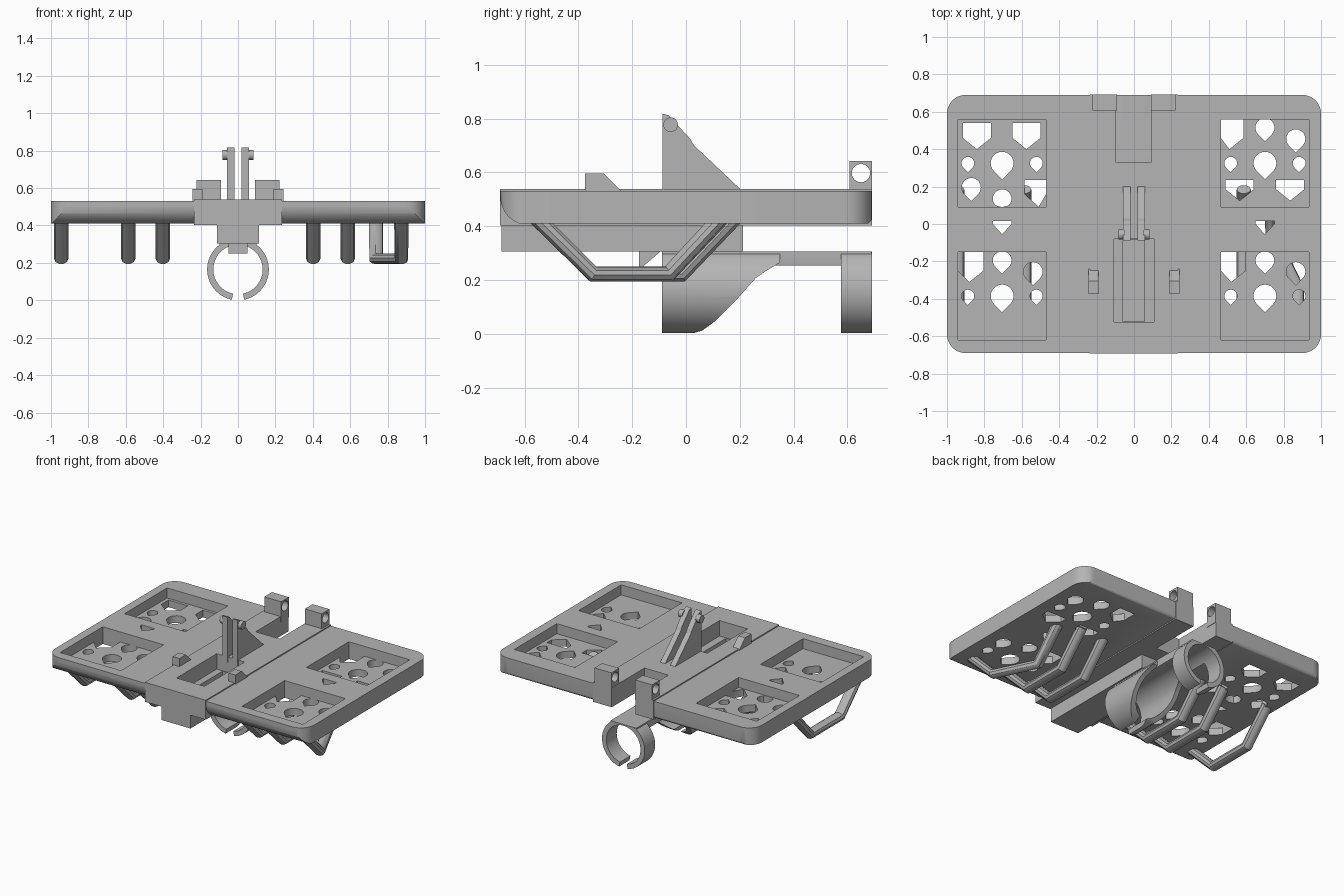
import bpy, bmesh
from math import sin, cos, pi, radians, asin

if "Cube" in bpy.data.objects:
    bpy.data.objects.remove(bpy.data.objects["Cube"])

grey = bpy.data.materials.new("plain_grey")
grey.use_nodes = True
GREY = (0.46, 0.46, 0.46, 1)
grey.diffuse_color = GREY
grey.node_tree.nodes["Principled BSDF"].inputs["Base Color"].default_value = GREY

PLACE = {"x": lambda p, d: (d, p[0], p[1]),
         "y": lambda p, d: (p[0], d, p[1]),
         "z": lambda p, d: (p[0], p[1], d)}


def prism(name, outlines, axis, lo, hi):
    """Extrude one or more flat outlines along an axis."""
    bm = bmesh.new()
    for pts in outlines:
        ends = [[bm.verts.new(PLACE[axis](p, d)) for p in pts] for d in (lo, hi)]
        bm.faces.new(ends[0])
        bm.faces.new(ends[1][::-1])
        for i in range(len(pts)):
            j = (i + 1) % len(pts)
            bm.faces.new((ends[0][i], ends[1][i], ends[1][j], ends[0][j]))
    bmesh.ops.recalc_face_normals(bm, faces=bm.faces)
    mesh = bpy.data.meshes.new(name)
    bm.to_mesh(mesh)
    bm.free()
    mesh.materials.append(grey)
    obj = bpy.data.objects.new(name, mesh)
    bpy.context.collection.objects.link(obj)
    return obj


def select(obj):
    bpy.ops.object.select_all(action="DESELECT")
    obj.select_set(True)
    bpy.context.view_layer.objects.active = obj


def combine(obj, tool, operation):
    mod = obj.modifiers.new("cut", "BOOLEAN")
    mod.operation, mod.object, mod.solver = operation, tool, "EXACT"
    select(obj)
    bpy.ops.object.modifier_apply(modifier=mod.name)
    bpy.data.objects.remove(tool)


def smooth(obj):
    select(obj)
    bpy.ops.object.shade_smooth_by_angle(angle=radians(35))


def rect(x0, x1, y0, y1):
    return [(x0, y0), (x1, y0), (x1, y1), (x0, y1)]


def arc(cx, cy, rx, ry, a, b, n):
    return [(cx + rx * cos(a + (b - a) * i / n), cy + ry * sin(a + (b - a) * i / n))
            for i in range(n + 1)]


def clip(pts, box):
    x0, x1, y0, y1 = box
    return [(min(max(x, x0), x1), min(max(y, y0), y1)) for x, y in pts]


def drop(x, y, r):
    """Round hole with a point towards the front."""
    return arc(x, y, r, r, -pi / 4, 5 * pi / 4, 18) + [(x, y - 1.42 * r)]


def shield(x, top, side, tip, half=0.075):
    """Square hole with a point towards the front."""
    return [(x - half, top), (x - half, side), (x, tip), (x + half, side), (x + half, top)]


# Main plate: rounded plan, front lower edge rolled under
plan = []
for cx, cy, a in ((0.9, 0.59, 0), (-0.9, 0.59, pi / 2), (-0.9, -0.59, pi), (0.9, -0.59, 1.5 * pi)):
    plan += arc(cx, cy, 0.1, 0.1, a, a + pi / 2, 10)
plate = prism("plate", [plan], "z", 0.41, 0.53)
side = [(0.71, 0.55), (-0.691, 0.55)] + arc(-0.59, 0.515, 0.101, 0.11, pi, 1.5 * pi, 10)
side += [(0.65, 0.405)] + arc(0.66, 0.435, 0.031, 0.03, -pi / 2, 0, 5)
combine(plate, prism("side_profile", [side], "x", -1.1, 1.1), "INTERSECT")

# Central spine and the channel below it
combine(plate, prism("spine", [rect(-0.235, 0.235, -0.692, 0.692)], "z", 0.402, 0.538), "UNION")
combine(plate, prism("channel", [rect(-0.112, 0.112, -0.685, 0.212)], "z", 0.305, 0.45), "UNION")

# Pockets, slot and rear notch
BL, BR = (-0.94, -0.47, 0.09, 0.56), (0.465, 0.935, 0.09, 0.56)
FL, FR = (-0.94, -0.47, -0.62, -0.15), (0.465, 0.935, -0.62, -0.15)
pockets = prism("pockets", [rect(*b) for b in (BL, BR, FL, FR)], "z", 0.46, 0.6)
combine(plate, pockets, "DIFFERENCE")
combine(plate, prism("slot", [rect(-0.108, 0.108, -0.525, -0.08)], "z", 0.43, 0.6), "DIFFERENCE")
combine(plate, prism("slot_floor", [rect(-0.06, 0.055, -0.52, -0.085)], "z", 0.33, 0.6), "DIFFERENCE")
combine(plate, prism("notch", [rect(-0.095, 0.09, 0.33, 0.8)], "z", 0.2, 0.7), "DIFFERENCE")

# Pattern of holes through the pocket floors
holes = {
    BL: [shield(-0.84, 0.54, 0.46, 0.4), shield(-0.575, 0.54, 0.46, 0.4),
         drop(-0.87, 0.195, 0.051), drop(-0.705, 0.135, 0.05),
         shield(-0.51, 0.235, 0.16, 0.092)],
    BR: [shield(0.51, 0.56, 0.46, 0.4), drop(0.7, 0.515, 0.051), drop(0.865, 0.455, 0.051),
         shield(0.565, 0.235, 0.185, 0.125), shield(0.835, 0.235, 0.185, 0.125)],
    FL: [shield(-0.88, -0.15, -0.25, -0.31), drop(-0.705, -0.195, 0.05), drop(-0.54, -0.255, 0.051)],
    FR: [shield(0.52, -0.15, -0.25, -0.31), drop(0.7, -0.195, 0.05), drop(0.865, -0.255, 0.051)],
}
outlines = []
for box, shapes in holes.items():
    mid = (box[0] + box[1]) / 2
    row = 0.325 if box[2] > 0 else -0.385
    shapes += [drop(mid - 0.183, row, 0.034), drop(mid + 0.183, row, 0.034), drop(mid, row, 0.061)]
    outlines += [clip(s, box) for s in shapes]
for x in (-0.705, 0.7):
    outlines.append([(x - 0.05, 0.015), (x - 0.05, 0), (x, -0.055), (x + 0.05, 0), (x + 0.05, 0.015)])
combine(plate, prism("holes", outlines, "z", 0.3, 0.6), "DIFFERENCE")
smooth(plate)

# Twin fins with outer pin heads, front stops and rear hinge lugs
fin = [(-0.087, 0.5), (-0.087, 0.818), (-0.065, 0.812), (0.015, 0.725), (0.03, 0.7), (0.21, 0.53)]
for s, label in ((1, "left"), (-1, "right")):
    prism(label + "_fin", [fin], "x", s * 0.02, s * 0.058)
    pin = prism(label + "_pin", [arc(-0.057, 0.777, 0.027, 0.027, 0, 1.9 * pi, 19)],
                "x", s * 0.05, s * 0.083)
    smooth(pin)
    prism(label + "_stop", [[(-0.375, 0.5), (-0.375, 0.595), (-0.305, 0.595), (-0.24, 0.53), (-0.24, 0.5)]],
          "x", s * 0.19, s * 0.242)
    lug = prism(label + "_lug", [rect(0.607, 0.692, 0.5, 0.642)], "x", s * 0.092, s * 0.222)
    bore = prism("bore", [arc(0.65, 0.597, 0.034, 0.034, 0, 1.92 * pi, 23)], "x", s * 0.05, s * 0.3)
    combine(lug, bore, "DIFFERENCE")
    smooth(lug)

# Open clamp rings and the arm that joins them
CZ, OUT, INN = 0.165, 0.165, 0.132


def open_ring(name, y0, y1):
    a = asin(0.03 / 0.15)
    outer = [(x, min(z, 0.306)) for x, z in arc(0, CZ, OUT, OUT, a - pi / 2, 1.5 * pi - a, 48)]
    inner = arc(0, CZ, INN, INN, 1.5 * pi - a, a - pi / 2, 48)
    return prism(name, [outer + inner], "y", y0, y1)


front_ring = open_ring("front_clamp", -0.09, 0.4)
sweep = [(-0.2, -0.05), (0.03, -0.05), (0.03, 0.003), (0.06, 0.012), (0.1, 0.04), (0.15, 0.088),
         (0.2, 0.14), (0.26, 0.208), (0.3, 0.235), (0.35, 0.265), (0.35, 0.4), (-0.2, 0.4)]
combine(front_ring, prism("sweep", [sweep], "x", -0.3, 0.3), "INTERSECT")
rear_ring = open_ring("rear_clamp", 0.576, 0.691)
arch = arc(0, CZ, INN, INN, radians(42), radians(138), 20)
arm = prism("clamp_arm", [[(-0.1, 0.306), (-0.1, 0.262)] + arch[::-1] + [(0.1, 0.262), (0.1, 0.306)]],
            "y", -0.09, 0.69)
for part in (front_ring, rear_ring, arm):
    smooth(part)
prism("catch", [[(-0.175, 0.32), (-0.175, 0.25), (-0.16, 0.25), (-0.09, 0.31), (-0.09, 0.32)]],
      "x", -0.05, 0.05)


# Hanging handles under the wings
def handle(name, x_front, x_back, shift):
    curve = bpy.data.curves.new(name, "CURVE")
    curve.dimensions = "3D"
    curve.bevel_depth, curve.bevel_resolution, curve.use_fill_caps = 0.031, 3, True
    line = curve.splines.new("POLY")
    dx = (x_back - x_front) / 1.22
    path = [(0, -0.56, 0.435), (0, -0.345, 0.222), (dx, -0.065 + shift, 0.222), (dx, 0.135 + shift, 0.435)]
    line.points.add(len(path) - 1)
    for point, co in zip(line.points, path):
        point.co = (*co, 1)
    curve.materials.append(grey)
    obj = bpy.data.objects.new(name, curve)
    bpy.context.collection.objects.link(obj)
    obj.location.x, obj.scale.x = x_front, 1.22
    select(obj)
    bpy.ops.object.convert(target="MESH")
    smooth(bpy.context.object)


for s, label in ((1, "left"), (-1, "right")):
    handle(label + "_inner_handle", s * 0.402, s * 0.402, 0.05)
    handle(label + "_middle_handle", s * 0.587, s * 0.587, 0.05)
handle("right_outer_handle", -0.945, -0.945, 0.05)
handle("left_outer_handle", 0.873, 0.738, 0)
